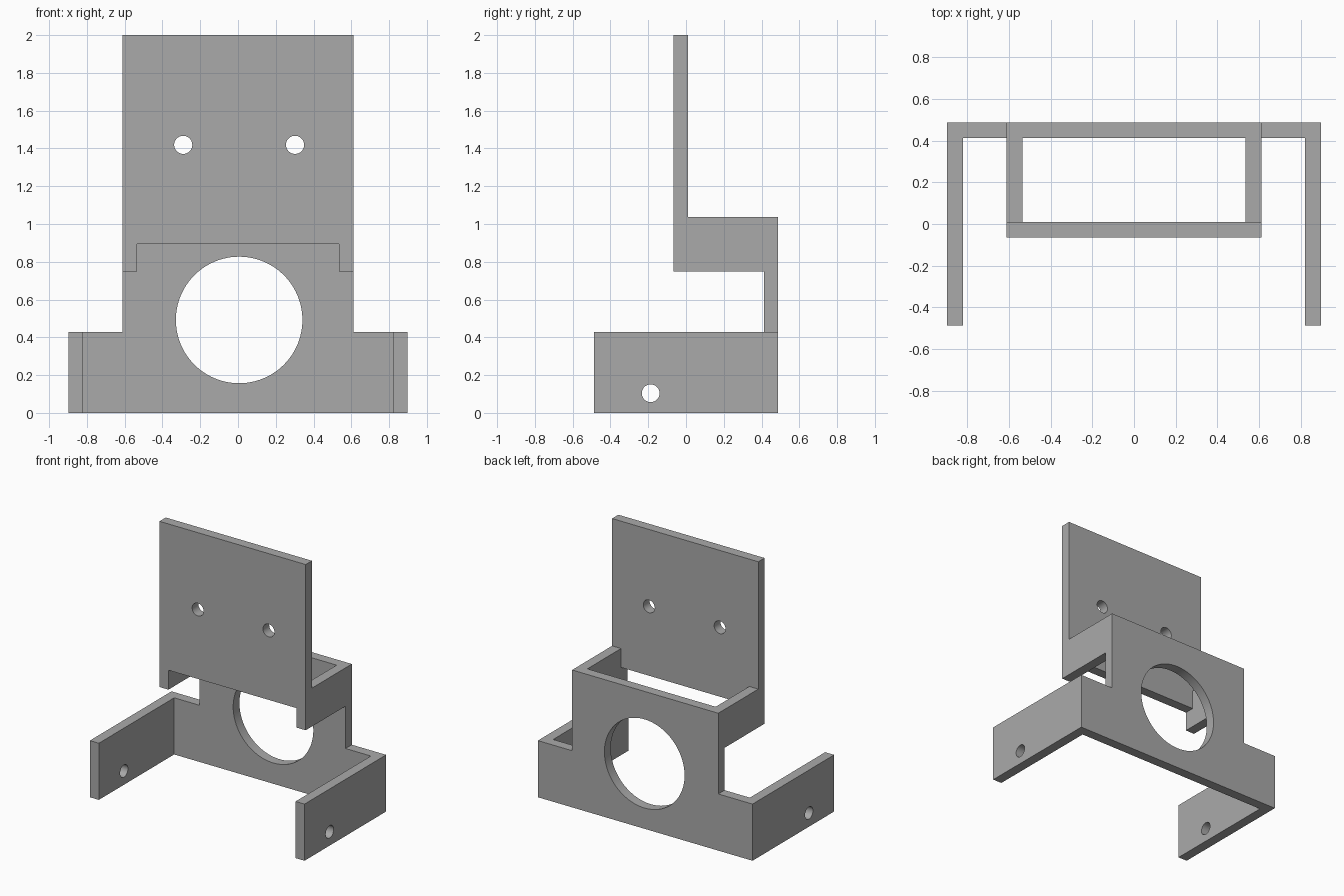
import bpy, bmesh, math
from mathutils import Matrix, Vector

cube = bpy.data.objects.get("Cube")
if cube:
    bpy.data.objects.remove(cube, do_unlink=True)

# Sheet thickness and main dimensions
T = 0.075
BASE_W, NECK_W = 0.897, 0.611      # half widths
BACK, FRONT = 0.487, -0.065        # rear face and upright front face
ARM_H, SHELF_LOW, SHELF_TOP = 0.428, 0.748, 1.038

metal = bpy.data.materials.new("plain grey")
metal.use_nodes = True
GREY = (0.4, 0.4, 0.4, 1)
metal.diffuse_color = GREY
metal.node_tree.nodes["Principled BSDF"].inputs["Base Color"].default_value = GREY


def add_object(name, bm):
    bmesh.ops.recalc_face_normals(bm, faces=bm.faces)
    mesh = bpy.data.meshes.new(name)
    bm.to_mesh(mesh)
    bm.free()
    mesh.materials.append(metal)
    obj = bpy.data.objects.new(name, mesh)
    bpy.context.collection.objects.link(obj)
    return obj


def plate(name, half_profile, y0, y1):
    """Upright plate: right half outline in x, z, mirrored and extruded in y."""
    outline = half_profile + [(-x, z) for x, z in reversed(half_profile)]
    bm = bmesh.new()
    face = bm.faces.new([bm.verts.new((x, y0, z)) for x, z in outline])
    new = bmesh.ops.extrude_face_region(bm, geom=[face])["geom"]
    verts = [v for v in new if isinstance(v, bmesh.types.BMVert)]
    bmesh.ops.translate(bm, verts=verts, vec=(0, y1 - y0, 0))
    return add_object(name, bm)


def box(name, low, high):
    low, high = Vector(low), Vector(high)
    bm = bmesh.new()
    mat = Matrix.Translation((low + high) / 2) @ Matrix.Diagonal((*(high - low), 1))
    bmesh.ops.create_cube(bm, size=1, matrix=mat)
    return add_object(name, bm)


def drill(name, centre, radius, depth, axis, sides=48):
    bm = bmesh.new()
    mat = Matrix.Translation(centre) @ Matrix.Rotation(math.pi / 2, 4, axis)
    bmesh.ops.create_cone(bm, cap_ends=True, segments=sides, radius1=radius,
                          radius2=radius, depth=depth, matrix=mat)
    return add_object(name, bm)


def combine(target, tool, operation):
    mod = target.modifiers.new(tool.name, "BOOLEAN")
    mod.operation, mod.solver, mod.object = operation, "EXACT", tool
    bpy.context.view_layer.update()
    graph = bpy.context.evaluated_depsgraph_get()
    mesh = bpy.data.meshes.new_from_object(target.evaluated_get(graph))
    target.modifiers.clear()
    target.data = mesh
    bpy.data.objects.remove(tool, do_unlink=True)


# Back plate with stepped shoulders
bracket = plate("bracket", [(BASE_W, 0), (BASE_W, ARM_H), (NECK_W, ARM_H),
                            (NECK_W, SHELF_TOP)], BACK - T, BACK)

# Raised front plate with two short legs
parts = [plate("mounting_plate", [(NECK_W - T, 0.895), (NECK_W - T, SHELF_LOW),
                                  (NECK_W, SHELF_LOW), (NECK_W, 2)], FRONT, FRONT + T)]

# Side arms and the walls that join the two plates
for side, s in (("left", 1), ("right", -1)):
    for name, w, y0, y1, z0, z1 in (
            ("arm", BASE_W, -BACK, BACK, 0, ARM_H),
            ("wall", NECK_W, FRONT, BACK, SHELF_LOW, SHELF_TOP)):
        xs = sorted((s * w, s * (w - T)))
        parts.append(box(f"{side}_{name}", (xs[0], y0, z0), (xs[1], y1, z1)))
for part in parts:
    combine(bracket, part, "UNION")

# Large opening, screw holes and pivot holes
holes = [drill("opening", (0.006, BACK, 0.492), 0.335, 0.4, "X", 96),
         drill("pivot_holes", (0, -0.187, 0.104), 0.047, 3, "Y")]
holes += [drill("screw_hole", (x, FRONT, 1.419), 0.048, 0.4, "X")
          for x in (-0.29, 0.302)]
for hole in holes:
    combine(bracket, hole, "DIFFERENCE")

# Tidy flat faces and smooth only the hole walls
bm = bmesh.new()
bm.from_mesh(bracket.data)
bmesh.ops.remove_doubles(bm, verts=bm.verts, dist=0.0001)
bmesh.ops.dissolve_limit(bm, angle_limit=0.01, verts=bm.verts, edges=bm.edges)
bm.to_mesh(bracket.data)
bm.free()
bpy.ops.object.select_all(action="DESELECT")
bracket.select_set(True)
bpy.context.view_layer.objects.active = bracket
bpy.ops.object.shade_smooth_by_angle(angle=math.radians(30))
